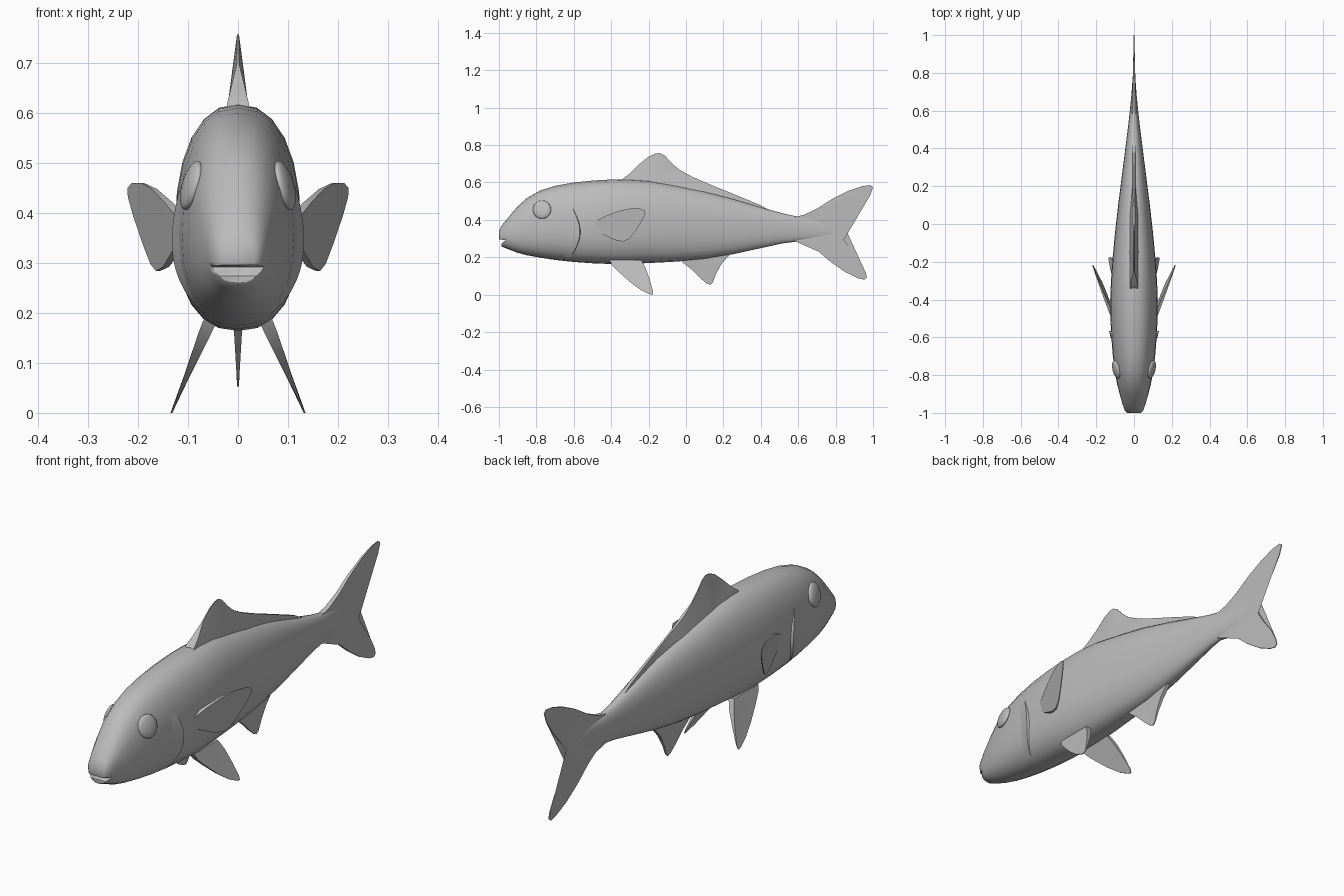
import bpy, bmesh, math
from mathutils import Vector

if "Cube" in bpy.data.objects:
    bpy.data.objects.remove(bpy.data.objects["Cube"])

grey = bpy.data.materials.new("fish_grey")
grey.diffuse_color = (0.5, 0.5, 0.5, 1)
grey.use_nodes = True
grey.node_tree.nodes["Principled BSDF"].inputs["Base Color"].default_value = grey.diffuse_color

# Body stations: y, bottom z, widest z, top z, half width
STATIONS = [
    (-1.00, .285, .315, .34, .036), (-.985, .257, .32, .37, .050), (-.95, .243, .33, .413, .062),
    (-.90, .224, .335, .472, .076), (-.85, .211, .34, .517, .089), (-.78, .198, .345, .557, .102),
    (-.70, .186, .35, .582, .112), (-.60, .175, .355, .600, .120), (-.50, .168, .36, .610, .125),
    (-.40, .164, .365, .616, .126), (-.30, .165, .37, .618, .122), (-.20, .169, .375, .611, .115),
    (-.05, .177, .375, .584, .101), (.10, .191, .37, .553, .084), (.25, .216, .365, .513, .065),
    (.40, .249, .36, .468, .046), (.52, .275, .355, .434, .031), (.60, .285, .352, .417, .022),
    (.68, .295, .35, .41, .014), (.78, .315, .345, .38, .007),
]
SIDES = 24
POWER = 2.3  # slightly boxy oval cross-section


def body_x(y, z):
    """Half width of the body at a given length and height."""
    for a, b in zip(STATIONS, STATIONS[1:]):
        if a[0] <= y <= b[0]:
            t = (y - a[0]) / (b[0] - a[0])
            _, lo, mid, hi, w = [p + (q - p) * t for p, q in zip(a, b)]
            h = (z - mid) / ((hi - mid) if z > mid else (mid - lo))
            return w * max(0, 1 - abs(h) ** POWER) ** (1 / POWER)
    return 0


def finish(name, bm, angle=40):
    bmesh.ops.recalc_face_normals(bm, faces=bm.faces)
    me = bpy.data.meshes.new(name)
    bm.to_mesh(me)
    bm.free()
    me.materials.append(grey)
    ob = bpy.data.objects.new(name, me)
    bpy.context.collection.objects.link(ob)
    bpy.ops.object.select_all(action='DESELECT')
    bpy.context.view_layer.objects.active = ob
    ob.select_set(True)
    bpy.ops.object.shade_smooth_by_angle(angle=math.radians(angle))
    return ob


def spow(v):
    return math.copysign(abs(v) ** (2 / POWER), v)


def make_body():
    bm = bmesh.new()
    rings = []
    for y, lo, mid, hi, w in STATIONS:
        ring = []
        for i in range(SIDES):
            a = math.tau * i / SIDES
            s = spow(math.sin(a))
            z = mid + s * ((hi - mid) if s > 0 else (mid - lo))
            ring.append(bm.verts.new((w * spow(math.cos(a)), y, z)))
        rings.append(ring)
    for r, q in zip(rings, rings[1:]):
        for i in range(SIDES):
            j = (i + 1) % SIDES
            bm.faces.new((r[i], r[j], q[j], q[i]))
    bm.faces.new(rings[0])
    bm.faces.new(rings[-1])
    return finish("body", bm, 60)


def cut_mouth(body):
    # Wedge across the snout that leaves a lower lip set slightly back
    bm = bmesh.new()
    prof = [(-1.05, .302), (-.965, .292), (-.985, .274), (-.988, .25), (-1.05, .24)]
    sides = [[bm.verts.new((x, y, z)) for y, z in prof] for x in (-.2, .2)]
    for s in sides:
        bm.faces.new(s)
    for i in range(len(prof)):
        j = (i + 1) % len(prof)
        bm.faces.new((sides[0][i], sides[0][j], sides[1][j], sides[1][i]))
    cutter = finish("mouth_cutter", bm)
    cutter.hide_render = True
    bpy.context.view_layer.objects.active = body
    mod = body.modifiers.new("mouth", 'BOOLEAN')
    mod.operation, mod.solver, mod.object = 'DIFFERENCE', 'EXACT', cutter
    bpy.ops.object.modifier_apply(modifier="mouth")
    bpy.data.objects.remove(cutter)


def make_fin(name, outline, half, x_at=lambda y, z: 0):
    """Fin from a (y, z) outline; half gives the half thickness, x_at its lean."""
    bm = bmesh.new()
    layers = []
    for s in (-1, 1):
        layers.append([bm.verts.new((x_at(y, z) + s * half(y, z), y, z)) for y, z in outline])
    n = len(outline)
    for i in range(n):
        j = (i + 1) % n
        bm.faces.new((layers[0][i], layers[0][j], layers[1][j], layers[1][i]))
    caps = [bm.faces.new(layer) for layer in layers]
    bmesh.ops.triangulate(bm, faces=caps)
    return finish(name, bm, 35)


def taper(root, tip, d):
    return root + (tip - root) * min(1, max(0, d))


body = make_body()
cut_mouth(body)

# Tail fin
make_fin("tail_fin", [
    (.58, .415), (.63, .427), (.70, .460), (.78, .511), (.87, .556), (.94, .580), (.985, .586),
    (1.0, .575), (.985, .532), (.945, .472), (.89, .41), (.845, .362), (.83, .335), (.845, .295),
    (.885, .235), (.93, .175), (.96, .12), (.967, .092), (.955, .08), (.92, .088), (.85, .122),
    (.77, .178), (.70, .238), (.65, .27), (.58, .287)],
    lambda y, z: taper(.012, .002, (y - .58) / .35))

# Dorsal fin
make_fin("dorsal_fin", [
    (-.35, .60), (-.335, .622), (-.30, .648), (-.25, .698), (-.20, .738), (-.165, .754),
    (-.14, .757), (-.115, .745), (-.075, .702), (-.035, .668), (.03, .632), (.12, .593),
    (.25, .540), (.40, .478), (.45, .45), (.25, .49), (.05, .545), (-.15, .59)],
    lambda y, z: taper(.024, .002, (z - (.61 if y < -.1 else .57 - .3 * y)) / .09) * (1 if y < .1 else .4))

# Anal fin
make_fin("anal_fin", [
    (-.04, .20), (-.015, .17), (.03, .135), (.075, .09), (.11, .06), (.13, .053), (.142, .063),
    (.16, .11), (.19, .165), (.24, .22), (.1, .23)],
    lambda y, z: taper(.009, .002, (.18 - z) / .12))

PECTORAL = [(-.49, .392), (-.43, .421), (-.36, .448), (-.30, .460), (-.245, .460), (-.22, .450),
            (-.217, .432), (-.235, .395), (-.27, .340), (-.305, .298), (-.335, .284),
            (-.38, .292), (-.45, .325), (-.50, .36)]
PELVIC = [(-.41, .185), (-.395, .158), (-.36, .122), (-.30, .068), (-.24, .024), (-.195, .003),
          (-.178, .0), (-.176, .018), (-.195, .085), (-.215, .14), (-.24, .185)]

for side, s in (("right", 1), ("left", -1)):
    # Paired fins
    make_fin(side + "_pectoral_fin", PECTORAL,
             lambda y, z: taper(.010, .002, (y + .48) / .2),
             lambda y, z: s * (.118 + .37 * (y + .48) + .1 * (z - .4)))
    make_fin(side + "_pelvic_fin", PELVIC,
             lambda y, z: taper(.014, .002, (.17 - z) / .14),
             lambda y, z: s * (.064 + .42 * (.165 - z)))

    # Gill flap: rises gently towards the tail, then drops to the body
    bm = bmesh.new()
    rows = []
    for i in range(13):
        t = i / 12
        z = .20 + .26 * t
        bulge = math.sin(math.pi * t)
        y = -.615 + .01 * t + .042 * bulge
        pts = [(y - .07, -.004), (y - .03, .004 * bulge), (y, .011 * bulge), (y + .006, -.01)]
        rows.append([bm.verts.new((s * (body_x(py, z) + lift), py, z)) for py, lift in pts])
    for a, b in zip(rows, rows[1:]):
        for i in range(3):
            bm.faces.new((a[i], a[i + 1], b[i + 1], b[i]))
    gill = finish(side + "_gill_flap", bm, 35)
    # Open strip: make its faces point outwards
    if sum(p.normal.x * p.area for p in gill.data.polygons) * s < 0:
        gill.data.flip_normals()

    # Eye: flattened ball tilted to follow the head
    bm = bmesh.new()
    bmesh.ops.create_uvsphere(bm, u_segments=20, v_segments=12, radius=.049)
    ey, ez = -.77, .455
    cx = body_x(ey, ez)
    slope = (body_x(ey, ez + .04) - body_x(ey, ez - .04)) / .08
    turn = (body_x(ey + .05, ez) - body_x(ey - .05, ez)) / .1
    for v in bm.verts:
        x, y, z = v.co
        v.co = Vector((s * (cx + x * .36 + turn * y + slope * z), ey + y, ez + z))
    finish(side + "_eye", bm, 60)
